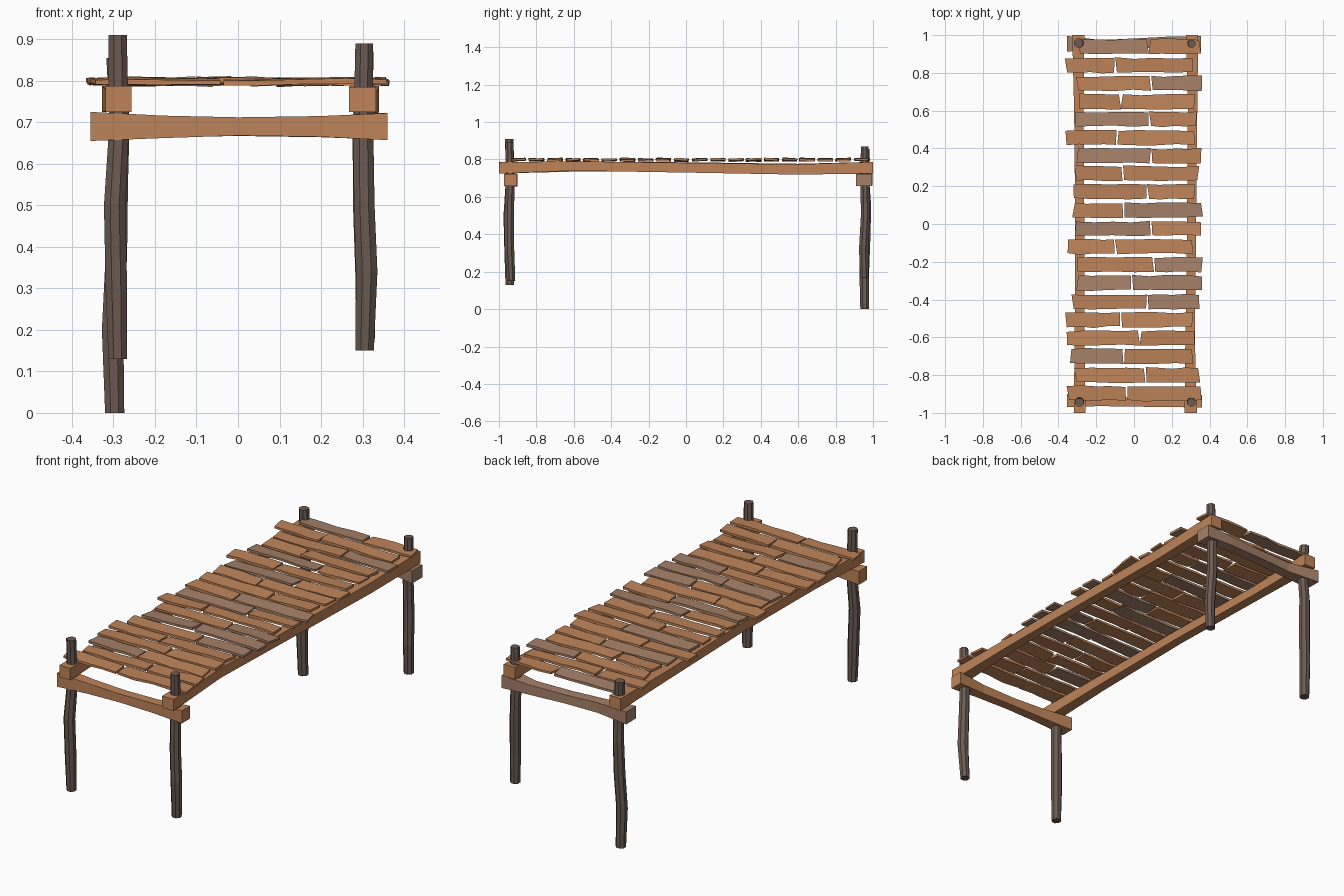
import bpy, bmesh, math, random
from mathutils import Vector

random.seed(4)


def material(name, rgb):
    m = bpy.data.materials.new(name)
    m.diffuse_color = (*rgb, 1)
    return m


WOOD = material("warm_wood", (0.52, 0.23, 0.10))
WORN = material("worn_wood", (0.38, 0.22, 0.14))
GREY = material("grey_wood", (0.15, 0.105, 0.085))


def loft(name, rings, mat):
    """Skin a closed flat-shaded solid through equal-sized rings."""
    bm = bmesh.new()
    vs = [[bm.verts.new(p) for p in r] for r in rings]
    n = len(vs[0])
    for a, b in zip(vs, vs[1:]):
        for i in range(n):
            j = (i + 1) % n
            bm.faces.new((a[i], a[j], b[j], b[i]))
    bm.faces.new(vs[0])
    bm.faces.new(vs[-1])
    bmesh.ops.recalc_face_normals(bm, faces=bm.faces)
    me = bpy.data.meshes.new(name)
    bm.to_mesh(me)
    bm.free()
    me.materials.append(mat)
    ob = bpy.data.objects.new(name, me)
    bpy.context.collection.objects.link(ob)


def post(name, path):
    rings = []
    for x, y, z, r in path:
        rings.append([(x + r * math.cos(math.tau * (i + .5) / 8),
                       y + r * math.sin(math.tau * (i + .5) / 8), z) for i in range(8)])
    loft(name, rings, GREY)


def beam(name, axis, stations, mat):
    """stations: position along axis, sideways centre, width, bottom z, top z"""
    rings = []
    for t, c, w, z0, z1 in stations:
        pts = [(c - w / 2, z0), (c + w / 2, z0), (c + w / 2, z1), (c - w / 2, z1)]
        rings.append([(t, s, z) if axis == "x" else (s, t, z) for s, z in pts])
    loft(name, rings, mat)


# crooked posts
post("front_left_post", [(-.29, -.943, .13, .024), (-.293, -.945, .30, .028), (-.297, -.95, .50, .028),
                         (-.287, -.94, .68, .026), (-.29, -.945, .91, .024)])
post("front_right_post", [(.305, -.935, .15, .024), (.31, -.945, .34, .028), (.304, -.945, .50, .027),
                          (.302, -.94, .68, .026), (.304, -.945, .89, .023)])
post("back_left_post", [(-.297, .955, 0, .025), (-.302, .953, .20, .028), (-.293, .96, .38, .028),
                        (-.29, .965, .55, .027), (-.285, .955, .70, .026), (-.294, .958, .855, .025)])
post("back_right_post", [(.307, .953, .17, .024), (.308, .95, .32, .027), (.302, .96, .50, .027),
                         (.30, .957, .68, .026), (.306, .955, .87, .022)])

# long side beams
beam("left_beam", "y", [(-1, -.288, .062, .725, .787), (-.6, -.288, .052, .735, .787), (0, -.287, .048, .737, .785),
                        (.6, -.292, .05, .728, .777), (1, -.295, .064, .725, .787)], WOOD)
beam("right_beam", "y", [(-1, .30, .066, .725, .785), (-.6, .297, .05, .74, .79), (0, .305, .048, .73, .782),
                         (.6, .31, .05, .719, .774), (1, .308, .064, .725, .787)], WOOD)

# cross beams under the side beams
beam("front_cross_beam", "x", [(-.355, -.935, .068, .655, .725), (-.18, -.938, .052, .662, .716),
                               (0, -.943, .048, .668, .712), (.2, -.944, .05, .665, .715),
                               (.36, -.938, .068, .657, .722)], WOOD)
beam("back_cross_beam", "x", [(-.355, .955, .082, .66, .724), (-.18, .946, .056, .664, .716),
                              (0, .955, .054, .667, .712), (.2, .965, .056, .664, .714),
                              (.355, .952, .085, .658, .723)], WORN)

# deck rows: y, left end, joint, right end, worn pieces
ROWS = [(.94, -.29, .077, .35, "L"), (.84, -.36, -.10, .31, ""), (.745, -.30, .09, .36, "R"),
        (.648, -.29, -.07, .32, ""), (.555, -.31, .08, .33, "L"), (.458, -.36, -.09, .32, ""),
        (.36, -.30, .09, .355, "L"), (.268, -.31, -.06, .34, ""), (.17, -.32, .07, .32, ""),
        (.073, -.32, -.055, .36, "R"), (-.025, -.31, .09, .355, "L"), (-.12, -.35, -.10, .31, ""),
        (-.215, -.30, .105, .36, "R"), (-.312, -.30, -.012, .36, "LR"), (-.412, -.325, .07, .345, "R"),
        (-.507, -.36, -.07, .31, ""), (-.605, -.355, .03, .32, ""), (-.70, -.335, -.055, .31, "L"),
        (-.80, -.31, .06, .345, ""), (-.897, -.35, -.04, .355, "")]


def jit(a):
    return random.uniform(-a, a)


def plank(name, x0, x1, y, mat):
    rings = []
    skew0, skew1, tilt, roll = jit(.007), jit(.007), jit(.003), jit(.003)
    for i in range(5):
        t = i / 4
        x = x0 + (x1 - x0) * t
        skew = skew0 * (1 - t) + skew1 * t
        w = .038 + jit(.003)
        c = y + jit(.003)
        z = .798 + tilt * (2 * t - 1) + jit(.002)
        h = .006 + jit(.001)
        rings.append([(x - skew, c - w, z - h - roll), (x + skew, c + w, z - h + roll),
                      (x + skew, c + w, z + h + roll), (x - skew, c - w, z + h - roll)])
    loft(name, rings, mat)


# paired deck planks
for n, (y, a, j, b, worn) in enumerate(ROWS, 1):
    plank(f"left_plank_{n}", a, j - .004, y, WORN if "L" in worn else WOOD)
    plank(f"right_plank_{n}", j + .005, b, y, WORN if "R" in worn else WOOD)
